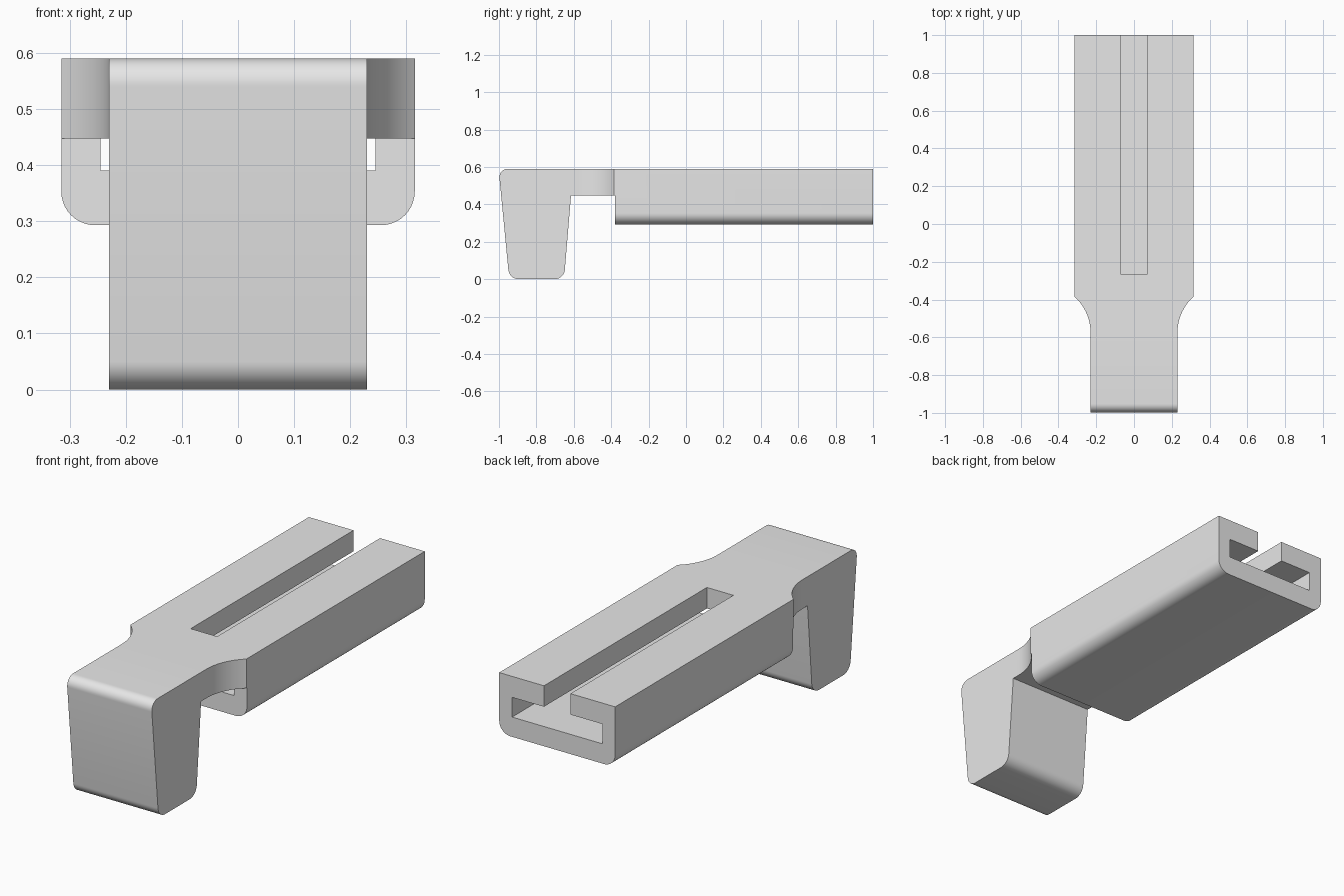
import bpy, bmesh, math
from mathutils import Vector

cube = bpy.data.objects.get("Cube")
if cube:
    bpy.data.objects.remove(cube, do_unlink=True)

TOP, HALF, NARROW = 0.59, 0.315, 0.23   # top height, body and leg half widths
BODY_Y, BODY_Z = -0.38, 0.293           # body front and underside

grey = bpy.data.materials.new("plain grey")
grey.use_nodes = True
grey.diffuse_color = (0.8, 0.8, 0.8, 1)
grey.node_tree.nodes["Principled BSDF"].inputs["Base Color"].default_value = (0.8, 0.8, 0.8, 1)


def prism(name, points, sweep, rounds=()):
    """Extrude a closed outline along sweep; rounds = (edge test, size) pairs."""
    bm = bmesh.new()
    face = bm.faces.new([bm.verts.new(p) for p in points])
    ext = bmesh.ops.extrude_face_region(bm, geom=[face])
    moved = [v for v in ext["geom"] if isinstance(v, bmesh.types.BMVert)]
    bmesh.ops.translate(bm, verts=moved, vec=sweep)
    for test, size in rounds:
        edges = [e for e in bm.edges if test(*[v.co for v in e.verts])]
        bmesh.ops.bevel(bm, geom=edges, offset=size, segments=10,
                        profile=0.5, affect='EDGES')
    bmesh.ops.recalc_face_normals(bm, faces=bm.faces)
    mesh = bpy.data.meshes.new(name)
    bm.to_mesh(mesh)
    bm.free()
    mesh.materials.append(grey)
    obj = bpy.data.objects.new(name, mesh)
    bpy.context.collection.objects.link(obj)
    return obj


def box(name, half_x, y0, y1, z0, z1):
    outline = [(-half_x, y0, z0), (half_x, y0, z0), (half_x, y1, z0), (-half_x, y1, z0)]
    return prism(name, outline, Vector((0, 0, z1 - z0)))


def cut(target, cutter):
    mod = target.modifiers.new("cut", 'BOOLEAN')
    mod.operation, mod.solver, mod.object = 'DIFFERENCE', 'EXACT', cutter
    bpy.context.view_layer.objects.active = target
    bpy.ops.object.modifier_apply(modifier=mod.name)
    bpy.data.objects.remove(cutter, do_unlink=True)


# Edge rules for the rounded corners
def across(a, b):
    return abs(a.x - b.x) > 0.1

def leg_corner(a, b):
    return across(a, b) and (a.z < 0.01 or (a.y < -0.9 and a.z > 0.5))

def body_bottom(a, b):
    return not across(a, b) and max(a.z, b.z) < BODY_Z + 0.01 and min(a.y, b.y) > -0.4


# Side outline of leg, neck and rail body, swept across the full width
outline = [(-1.002, TOP), (-0.945, 0), (-0.652, 0), (-0.615, 0.447),
           (BODY_Y, 0.447), (BODY_Y, BODY_Z), (1, BODY_Z), (1, TOP)]
bracket = prism("slotted_bracket", [(-HALF, y, z) for y, z in outline],
                Vector((2 * HALF, 0, 0)), [(leg_corner, 0.05), (body_bottom, 0.06)])

# Narrow the leg and neck on both sides, with a curved flare into the body
radius, flare_y = 0.255, -0.575
arc = []
for i in range(13):
    a = 0.917 * i / 12
    arc.append((NARROW + radius * (1 - math.cos(a)), flare_y + radius * math.sin(a)))
plan = [(NARROW, -1.1)] + arc + [(0.5, arc[-1][1]), (0.5, -1.1)]
for side in (-1, 1):
    cut(bracket, prism("side_recess", [(side * x, y, -0.1) for x, y in plan],
                       Vector((0, 0, 1))))

# T-shaped channel along the body
cut(bracket, box("channel", 0.245, BODY_Y - 0.005, 1.1, 0.39, 0.487))
cut(bracket, box("top_slot", 0.072, -0.265, 1.1, 0.44, 0.7))

# Smooth the rounds, keep the corners sharp
bpy.ops.object.select_all(action='DESELECT')
bracket.select_set(True)
bpy.context.view_layer.objects.active = bracket
bpy.ops.object.shade_smooth_by_angle(angle=math.radians(25))
